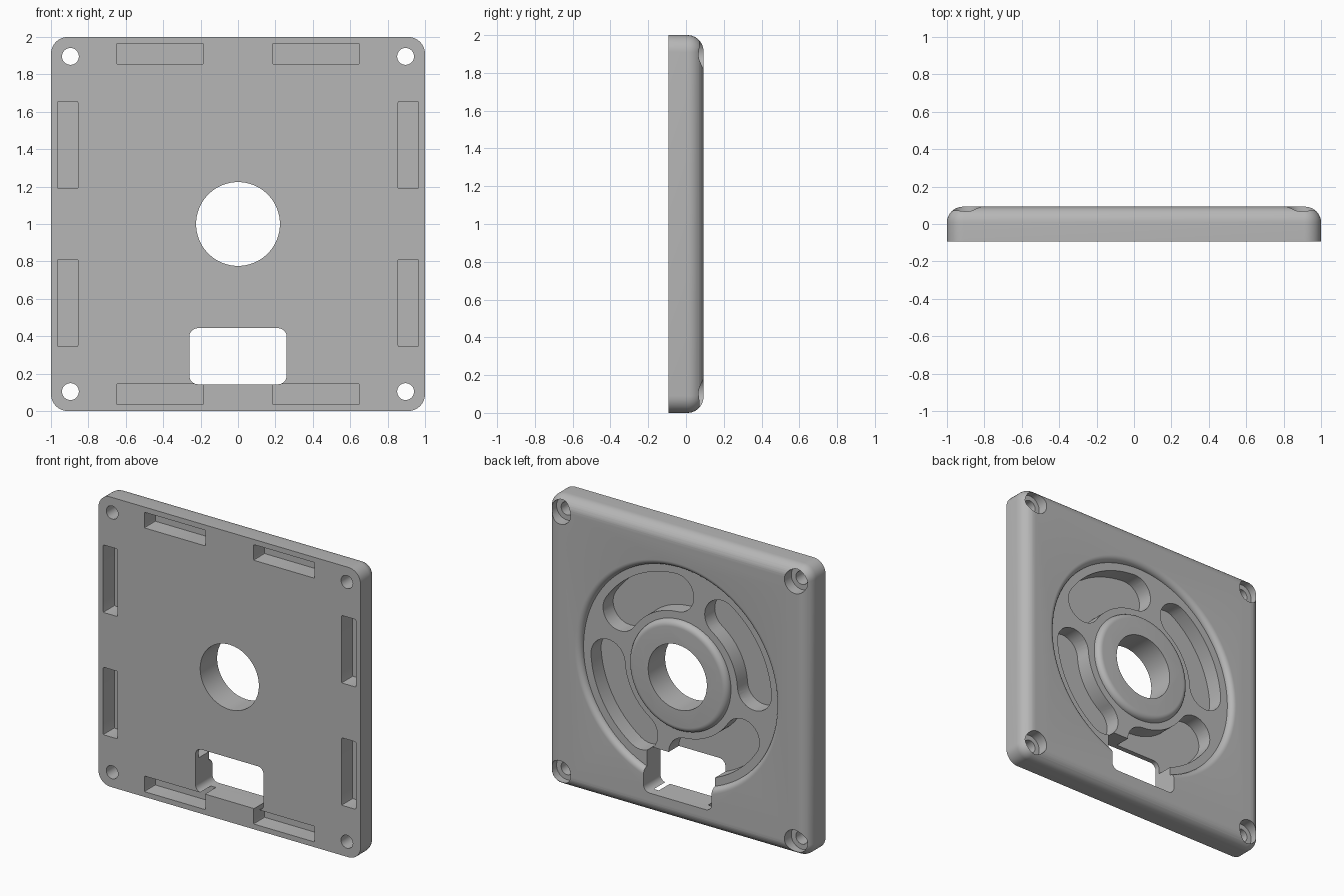
import bpy, bmesh
from math import sin, cos, pi, radians

H = 0.0925           # half thickness
FLOOR = H - 0.04     # ring recess floor
KIDNEY_FLOOR = -H + 0.035

if "Cube" in bpy.data.objects:
    bpy.data.objects.remove(bpy.data.objects["Cube"], do_unlink=True)

grey = bpy.data.materials.new("plain_grey")
grey.use_nodes = True
grey.diffuse_color = (0.47, 0.47, 0.47, 1)
grey.node_tree.nodes["Principled BSDF"].inputs["Base Color"].default_value = (0.47, 0.47, 0.47, 1)


def loft(name, rings, closed=False):
    """Skin equal-length rings of points; cap the ends, or join last to first."""
    bm = bmesh.new()
    loops = [[bm.verts.new(p) for p in ring] for ring in rings]
    pairs = list(zip(loops, loops[1:])) + ([(loops[-1], loops[0])] if closed else [])
    for a, b in pairs:
        for i in range(len(a)):
            j = (i + 1) % len(a)
            bm.faces.new((a[i], a[j], b[j], b[i]))
    if not closed:
        bm.faces.new(loops[0])
        bm.faces.new(loops[-1])
    bmesh.ops.recalc_face_normals(bm, faces=bm.faces)
    mesh = bpy.data.meshes.new(name)
    bm.to_mesh(mesh)
    bm.free()
    obj = bpy.data.objects.new(name, mesh)
    bpy.context.collection.objects.link(obj)
    mesh.materials.append(grey)
    return obj


def arc(cx, cz, r, start, end, n):
    angles = [radians(start + (end - start) * i / n) for i in range(n + 1)]
    return [(cx + r * cos(a), cz + r * sin(a)) for a in angles]


def rounded_rect(cx, cz, w, h, r, n=8):
    pts = []
    for k, (sx, sz) in enumerate([(1, 1), (-1, 1), (-1, -1), (1, -1)]):
        pts += arc(cx + sx * (w / 2 - r), cz + sz * (h / 2 - r), r, 90 * k, 90 * k + 90, n)
    return pts


def prism(name, outline, y0, y1):
    return loft(name, [[(x, y, z) for x, z in outline] for y in (y0, y1)])


def circle(x, z, r, n=48):
    return arc(x, z, r, 0, 360, n)[:-1]


# Plate with rounded corners and a rounded back edge
R = 0.085
layers = [(0, -H)] + [(R * (1 - cos(a)), H - R + R * sin(a))
                      for a in [pi / 2 * i / 10 for i in range(11)]]
plate = loft("cover_plate", [
    [(x, y, z) for x, z in rounded_rect(0, 1, 2 - 2 * d, 2 - 2 * d, 0.09 - d)]
    for d, y in layers])

cutters = []

# Ring recess around the hub, with rounded upper lips
profile = arc(0.34, FLOOR, 0.04, 90, 0, 8) + arc(0.785, FLOOR, 0.04, 180, 90, 8)
profile += [(0.785, H + 0.05), (0.34, H + 0.05)]
cutters.append(loft("recess_cutter", [
    [(r * cos(a), y, 1 + r * sin(a)) for r, y in profile]
    for a in [2 * pi * i / 128 for i in range(128)]], closed=True))

# Four kidney pockets in the recess floor
MID, HALF, SPAN = 0.56, 0.13, 26.5
for k in range(4):
    c = 60 + 90 * k
    lo, hi = c - SPAN, c + SPAN
    ends = [(MID * cos(radians(a)), 1 + MID * sin(radians(a))) for a in (lo, hi)]
    outline = arc(0, 1, MID + HALF, lo, hi, 20)
    outline += arc(*ends[1], HALF, hi, hi + 180, 16)[1:]
    outline += arc(0, 1, MID - HALF, hi, lo, 20)[1:]
    outline += arc(*ends[0], HALF, lo + 180, lo + 360, 16)[1:-1]
    cutters.append(prism("kidney_cutter", outline, KIDNEY_FLOOR, FLOOR + 0.02))

# Centre bore and cable window
cutters.append(prism("bore_cutter", circle(0, 1, 0.224, 72), -1, 1))
cutters.append(prism("window_cutter", rounded_rect(0, 0.293, 0.52, 0.3, 0.045), -1, 1))

# Front slots and counterbored screw holes
for sx in (-1, 1):
    for sz in (-1, 1):
        for x, z, w, h in ((0.417, 0.91, 0.466, 0.108), (0.91, 0.422, 0.108, 0.466)):
            cutters.append(prism("slot_cutter", rounded_rect(sx * x, 1 + sz * z, w, h, 0.006, 2),
                                 -1, -H + 0.12))
        hx, hz = sx * 0.896, 1 + sz * 0.896
        cutters.append(prism("screw_hole_cutter", circle(hx, hz, 0.045), -1, 1))
        cutters.append(prism("counterbore_cutter", circle(hx, hz, 0.08), H - 0.075, 1))

# Cut everything out, then discard the cutters
bpy.context.view_layer.objects.active = plate
for cutter in cutters:
    cutter.hide_render = True
    mod = plate.modifiers.new("cut", 'BOOLEAN')
    mod.operation = 'DIFFERENCE'
    mod.solver = 'EXACT'
    mod.object = cutter
    bpy.ops.object.modifier_apply(modifier=mod.name)
    bpy.data.objects.remove(cutter, do_unlink=True)

bpy.ops.object.select_all(action='DESELECT')
plate.select_set(True)
bpy.ops.object.shade_smooth_by_angle(angle=radians(30))
